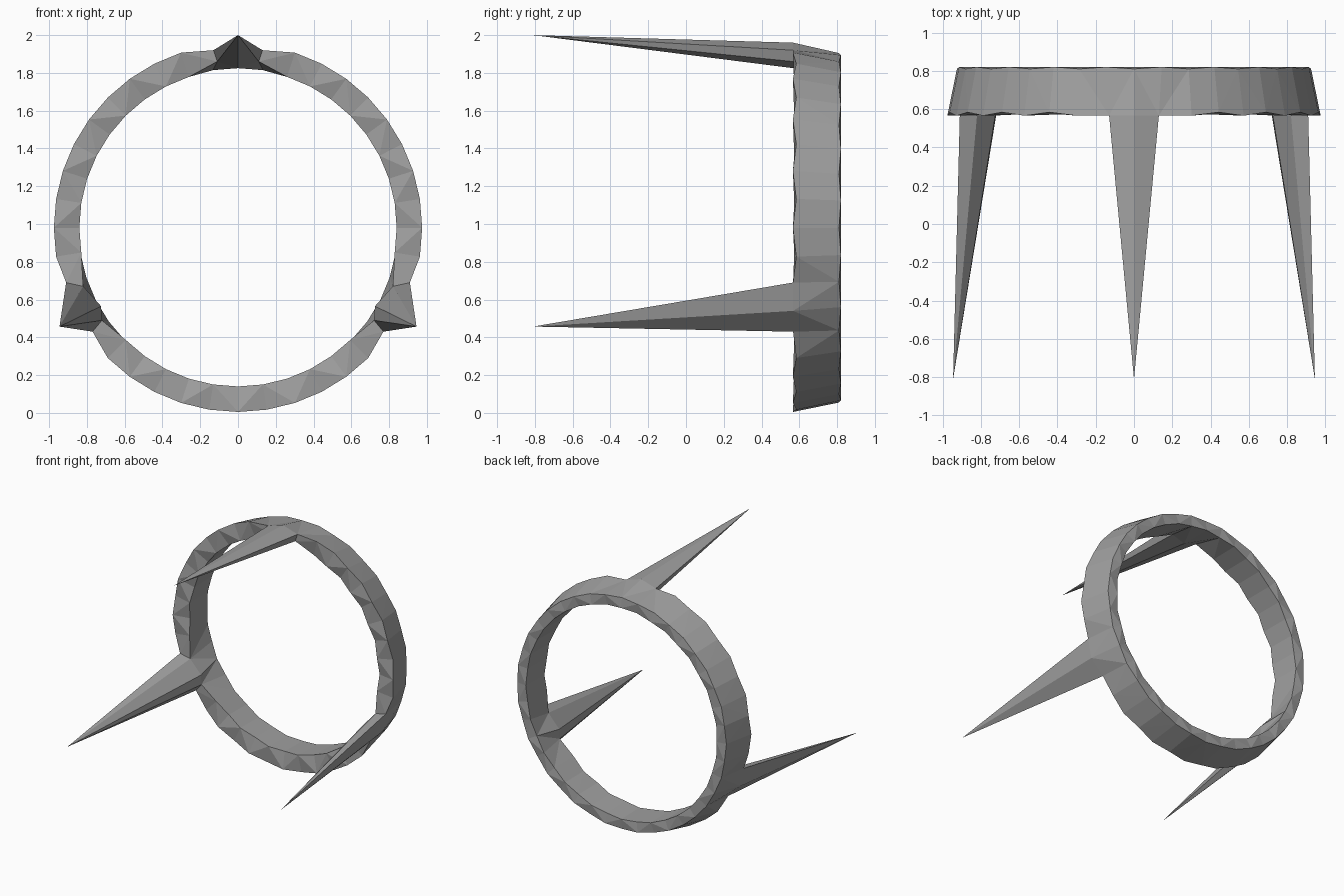
import bpy, bmesh
from math import sin, cos, tau

cube = bpy.data.objects.get("Cube")
if cube:
    bpy.data.objects.remove(cube, do_unlink=True)

SEGMENTS = 40
CENTRE_Z = 0.98

grey = bpy.data.materials.new("mid_grey")
grey.use_nodes = True
grey.diffuse_color = (0.35, 0.35, 0.35, 1)
grey.node_tree.nodes["Principled BSDF"].inputs["Base Color"].default_value = (0.35, 0.35, 0.35, 1)

bm = bmesh.new()


def loop(radius, y, ripple):
    """Circle of points facing forward whose depth ripples in and out."""
    verts = []
    for i in range(SEGMENTS):
        a = tau * i / SEGMENTS
        depth = y + (ripple if i % 2 else -ripple)
        verts.append(bm.verts.new((radius * sin(a), depth, CENTRE_Z + radius * cos(a))))
    return verts


# Ring: tapered outer wall, straight inner wall, rippled rims
front_outer = loop(0.975, 0.575, 0.009)
front_inner = loop(0.84, 0.582, -0.009)
back_outer = loop(0.925, 0.815, 0.005)
back_inner = loop(0.845, 0.815, -0.005)

# Spikes: middle segment, tip, and base outline as outer then inner (x, z) points
top_outer = [(-0.13, 1.92), (0, 1.96), (0.13, 1.92)]
top_inner = [(-0.11, 1.86), (0, 1.825), (0.11, 1.86)]
side_outer = [(0.91, 0.69), (0.88, 0.54), (0.77, 0.43)]
side_inner = [(0.82, 0.67), (0.725, 0.565), (0.72, 0.49)]


def mirrored(points):
    return [(-x, z) for x, z in reversed(points)]


spikes = [
    (0, (0, 2.0), top_outer, top_inner),
    (13, (0.945, 0.457), side_outer, side_inner),
    (27, (-0.945, 0.457), mirrored(side_outer), mirrored(side_inner)),
]

spiked = set()
for middle, tip, outer, inner in spikes:
    ids = [(middle + j) % SEGMENTS for j in (-1, 0, 1)]
    spiked.update(ids[:2])
    for i, (ox, oz), (ix, iz) in zip(ids, outer, inner):
        front_outer[i].co = (ox, 0.567, oz)
        front_inner[i].co = (ix, 0.567, iz)
    point = bm.verts.new((tip[0], -0.81, tip[1]))
    base = [front_outer[i] for i in ids] + [front_inner[i] for i in reversed(ids)]
    for a, b in zip(base, base[1:] + base[:1]):
        bm.faces.new((a, b, point))

# Skin the ring, leaving its front open under each spike
walls = [(front_outer, back_outer), (back_outer, back_inner),
         (back_inner, front_inner), (front_inner, front_outer)]
for a, b in walls:
    for i in range(SEGMENTS):
        if a is front_inner and i in spiked:
            continue
        n = (i + 1) % SEGMENTS
        # Alternate the diagonals so the rims read as zigzag facets
        if i % 2:
            bm.faces.new((a[i], a[n], b[n]))
            bm.faces.new((a[i], b[n], b[i]))
        else:
            bm.faces.new((a[i], a[n], b[i]))
            bm.faces.new((a[n], b[n], b[i]))

bmesh.ops.recalc_face_normals(bm, faces=bm.faces)
mesh = bpy.data.meshes.new("spiked_ring")
bm.to_mesh(mesh)
bm.free()
mesh.materials.append(grey)
ring = bpy.data.objects.new("spiked_ring", mesh)
bpy.context.collection.objects.link(ring)
